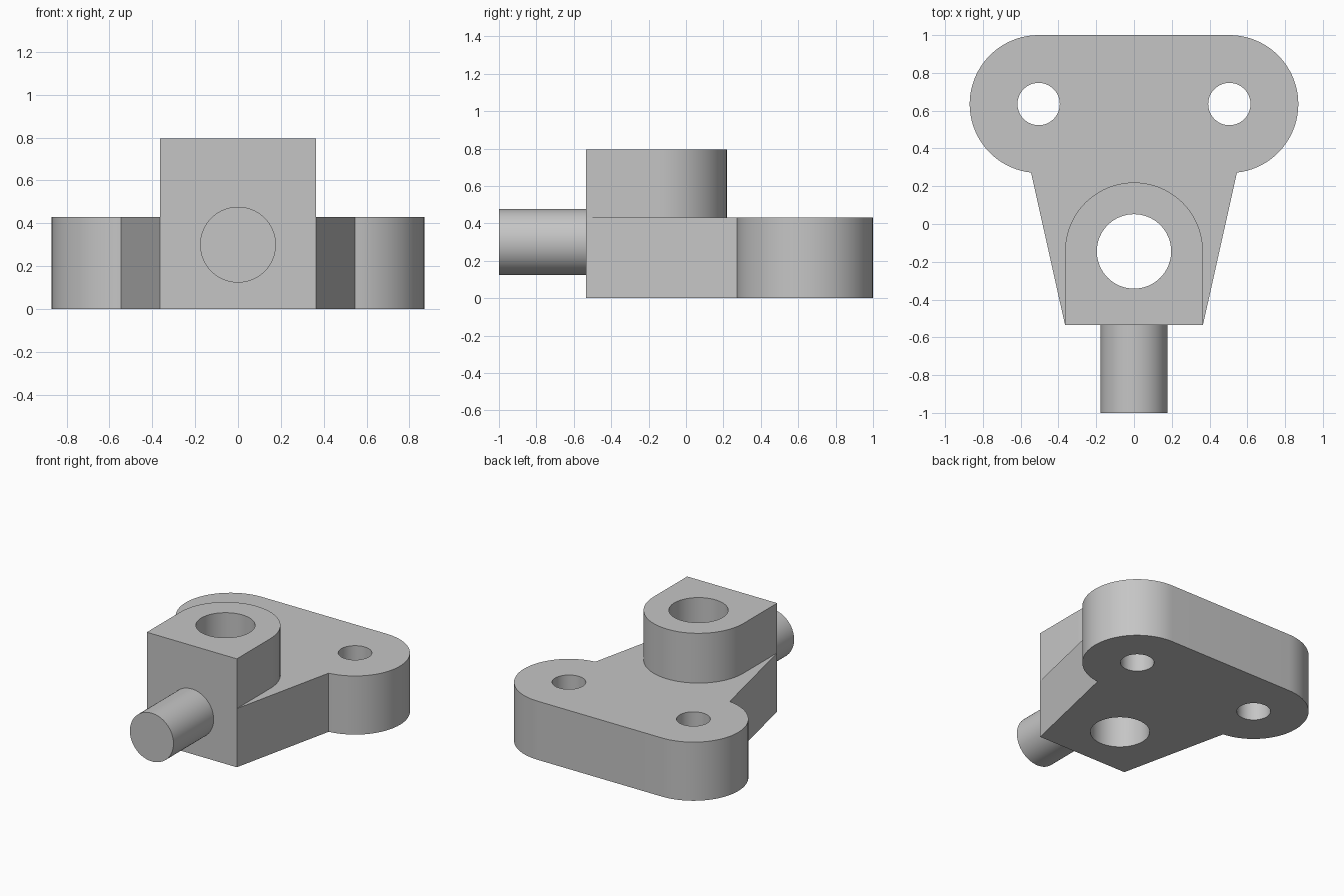
import bpy, bmesh
from math import pi, sin, cos, atan2, radians
from mathutils import Matrix

cube = bpy.data.objects.get("Cube")
if cube:
    bpy.data.objects.remove(cube, do_unlink=True)

LOBE_X, LOBE_Y, R = 0.505, 0.635, 0.365   # mounting lobes
BOSS_Y, FRONT = -0.145, -0.535            # bore centre and front wall
PLATE_H, BOSS_H = 0.43, 0.795

grey = bpy.data.materials.new("light grey")
grey.use_nodes = True
colour = (0.56, 0.56, 0.56, 1)
grey.diffuse_color = colour
grey.node_tree.nodes["Principled BSDF"].inputs["Base Color"].default_value = colour


def finish(name, bm):
    bmesh.ops.recalc_face_normals(bm, faces=bm.faces)
    mesh = bpy.data.meshes.new(name)
    bm.to_mesh(mesh)
    bm.free()
    mesh.materials.append(grey)
    ob = bpy.data.objects.new(name, mesh)
    bpy.context.collection.objects.link(ob)
    return ob


def prism(name, outline, height):
    bm = bmesh.new()
    face = bm.faces.new([bm.verts.new((x, y, 0)) for x, y in outline])
    top = bmesh.ops.extrude_face_region(bm, geom=[face])["geom"]
    bmesh.ops.translate(bm, vec=(0, 0, height),
                        verts=[v for v in top if isinstance(v, bmesh.types.BMVert)])
    return finish(name, bm)


def cylinder(name, radius, length, matrix):
    bm = bmesh.new()
    bmesh.ops.create_cone(bm, cap_ends=True, segments=64, radius1=radius,
                          radius2=radius, depth=length, matrix=matrix)
    return finish(name, bm)


def arc(cx, cy, a0, a1, n=40):
    return [(cx + R * cos(a0 + (a1 - a0) * i / n),
             cy + R * sin(a0 + (a1 - a0) * i / n)) for i in range(n + 1)]


def select(ob):
    bpy.ops.object.select_all(action='DESELECT')
    ob.select_set(True)
    bpy.context.view_layer.objects.active = ob


def combine(body, tool, operation):
    mod = body.modifiers.new(operation.title(), 'BOOLEAN')
    mod.operation, mod.solver, mod.object = operation, 'EXACT', tool
    select(body)
    bpy.ops.object.modifier_apply(modifier=mod.name)
    bpy.data.objects.remove(tool, do_unlink=True)


# Base plate: two round lobes tapering to the front wall
right_half = [(R, FRONT)] + arc(LOBE_X, LOBE_Y, atan2(-0.363, 0.04), pi / 2)
body = prism("bracket_body",
             right_half + [(-x, y) for x, y in reversed(right_half)], PLATE_H)

# Tall boss with rounded back
boss = prism("boss", [(-R, FRONT), (R, FRONT)] + arc(0, BOSS_Y, 0, pi), BOSS_H)
combine(body, boss, 'UNION')

# Main bore and the two mounting holes
for x, y, r in [(0, BOSS_Y, 0.197), (LOBE_X, LOBE_Y, 0.112), (-LOBE_X, LOBE_Y, 0.112)]:
    hole = cylinder("hole_cutter", r, 4, Matrix.Translation((x, y, 0)))
    combine(body, hole, 'DIFFERENCE')

# Front pin, seated slightly inside the wall
pin = cylinder("front_pin", 0.177, 0.515, Matrix.Translation((0, -0.7425, 0.30))
               @ Matrix.Rotation(pi / 2, 4, 'X'))

for ob in (body, pin):
    select(ob)
    bpy.ops.object.shade_smooth_by_angle(angle=radians(30))
